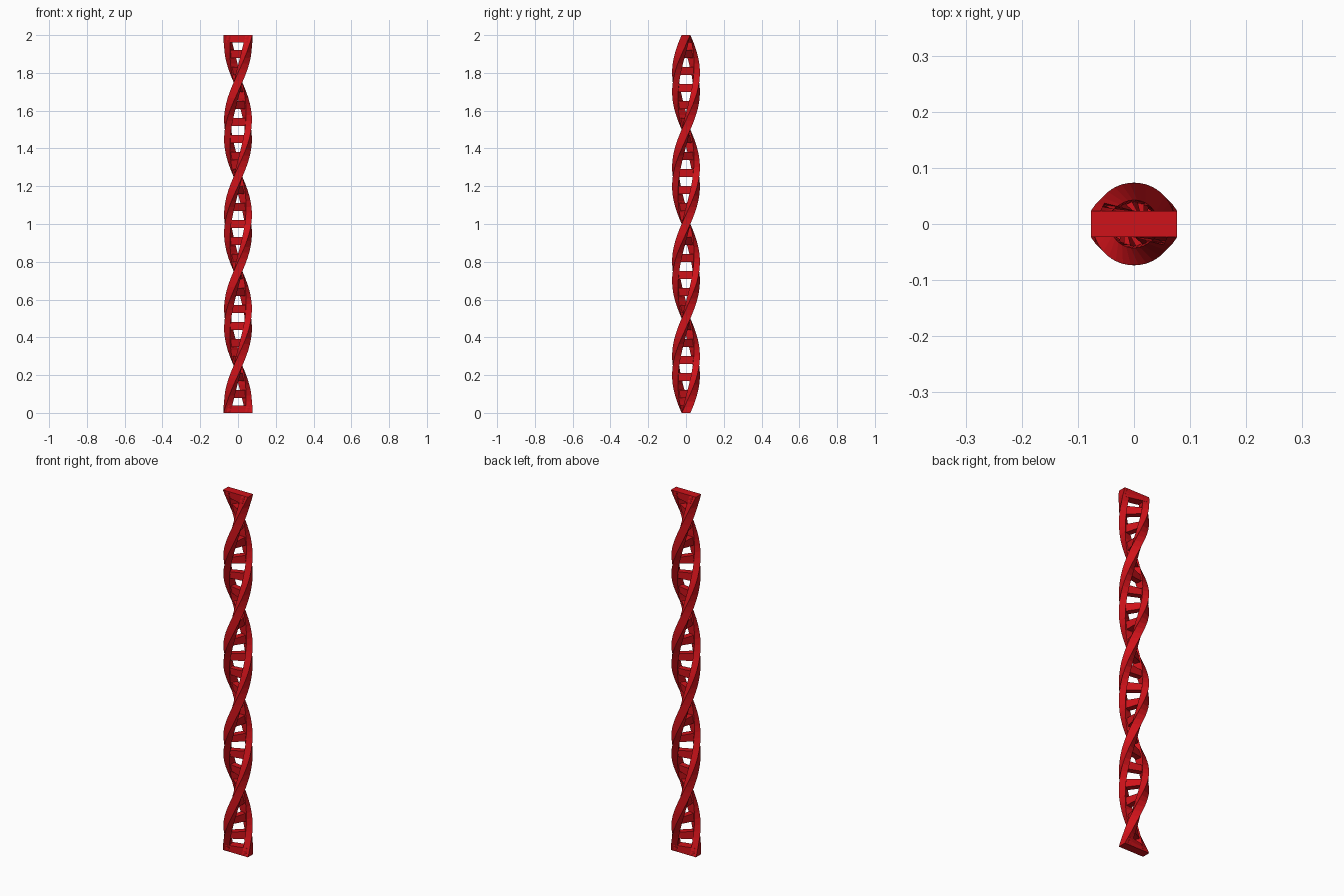
import bpy, bmesh, math

if "Cube" in bpy.data.objects:
    bpy.data.objects.remove(bpy.data.objects["Cube"])

TURN = 2 * math.pi      # one full turn per unit of height, so two turns overall
HEIGHT = 2.0

red = bpy.data.materials.new("red")
red.diffuse_color = (0.62, 0.006, 0.01, 1)
red.use_nodes = True
red.node_tree.nodes["Principled BSDF"].inputs["Base Color"].default_value = red.diffuse_color


def twisted_bar(name, x0, x1, half_y, z0, z1, steps, flare=None):
    """Rectangular bar swept upward while turning about the z axis."""
    bm = bmesh.new()
    rings = []
    for i in range(steps + 1):
        z = z0 + (z1 - z0) * i / steps
        a = TURN * z
        k = flare(z) if flare else 1.0
        ring = []
        for x, y in ((x0, -half_y), (x1, -half_y), (x1, half_y), (x0, half_y)):
            x *= k
            ring.append(bm.verts.new((x * math.cos(a) - y * math.sin(a),
                                      x * math.sin(a) + y * math.cos(a), z)))
        rings.append(ring)
    for lo, hi in zip(rings, rings[1:]):
        for j in range(4):
            n = (j + 1) % 4
            bm.faces.new((lo[j], lo[n], hi[n], hi[j]))
    bm.faces.new(rings[0][::-1])
    bm.faces.new(rings[-1])
    bmesh.ops.recalc_face_normals(bm, faces=bm.faces)
    mesh = bpy.data.meshes.new(name)
    bm.to_mesh(mesh)
    bm.free()
    mesh.materials.append(red)
    obj = bpy.data.objects.new(name, mesh)
    bpy.context.collection.objects.link(obj)
    return obj


def end_flare(z):
    """Strands spread slightly over the last stretch at each end."""
    d = min(z, HEIGHT - z)
    return 1.0 + 0.10 * max(0.0, 1 - d / 0.06)


# Two helical side rails
twisted_bar("left_rail", -0.070, -0.036, 0.023, 0, HEIGHT, 66, end_flare)
twisted_bar("right_rail", 0.036, 0.070, 0.023, 0, HEIGHT, 66, end_flare)

# Rungs, evenly spaced about the middle
for k in range(-10, 11):
    z = 1.0 + 0.09 * k
    twisted_bar("rung", -0.045, 0.045, 0.016, z - 0.02, z + 0.02, 1)

# End plates closing the ladder
twisted_bar("bottom_plate", -0.06, 0.06, 0.023, 0, 0.04, 2)
twisted_bar("top_plate", -0.06, 0.06, 0.023, HEIGHT - 0.04, HEIGHT, 2)
